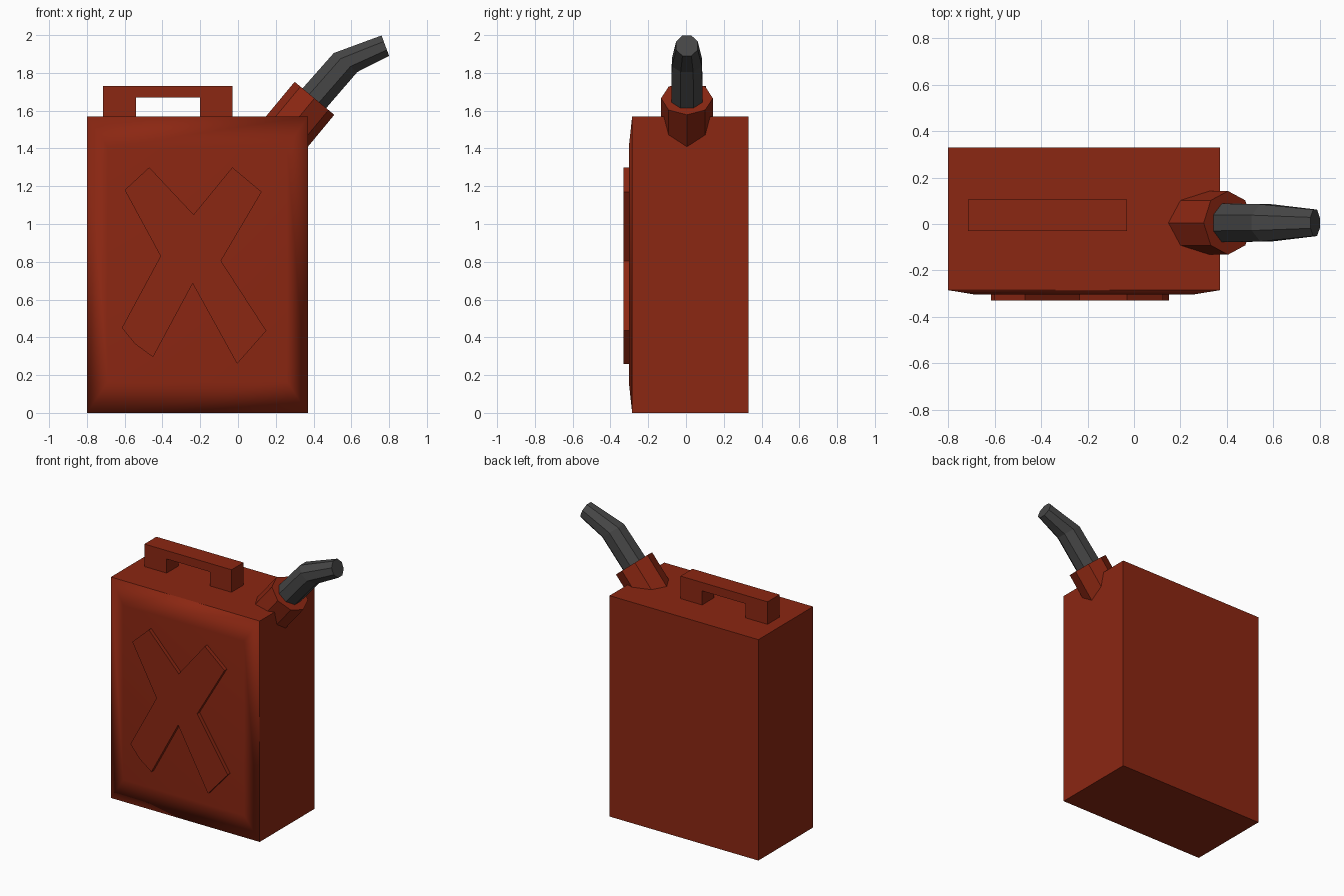
import bpy, bmesh
from math import cos, sin, pi
from mathutils import Vector

if "Cube" in bpy.data.objects:
    bpy.data.objects.remove(bpy.data.objects["Cube"])


def material(name, rgb):
    m = bpy.data.materials.new(name)
    m.diffuse_color = (*rgb, 1)
    m.use_nodes = True
    m.node_tree.nodes["Principled BSDF"].inputs["Base Color"].default_value = m.diffuse_color
    return m


RED = material("red_paint", (0.26, 0.02, 0.006))
DARK = material("dark_plastic", (0.06, 0.06, 0.06))


def loft(name, rings, mat, start=True, end=True, smooth=False):
    """Skin a list of matching vertex rings, with optional end caps."""
    bm = bmesh.new()
    loops = [[bm.verts.new(p) for p in ring] for ring in rings]
    n = len(loops[0])
    for a, b in zip(loops, loops[1:]):
        for i in range(n):
            j = (i + 1) % n
            bm.faces.new((a[i], a[j], b[j], b[i]))
    if start:
        bm.faces.new(loops[0][::-1])
    if end:
        bm.faces.new(loops[-1])
    bmesh.ops.recalc_face_normals(bm, faces=bm.faces)
    for f in bm.faces:
        f.smooth = smooth
    me = bpy.data.meshes.new(name)
    bm.to_mesh(me)
    bm.free()
    me.materials.append(mat)
    ob = bpy.data.objects.new(name, me)
    bpy.context.collection.objects.link(ob)
    return ob


def at_y(profile, y):
    return [(x, y, z) for x, z in profile]


def rect(y, dx=0.0, dz=0.0):
    """Body outline at depth y, shrunk by dx and dz."""
    x0, x1, z0, z1 = -0.80 + dx, 0.37 - dx, dz, 1.57 - dz
    return at_y([(x0, z0), (x1, z0), (x1, z1), (x0, z1)], y)


def octagon(low, high, ry, turn=0.0):
    """Eight-sided ring whose diameter in the xz plane runs low to high."""
    lo, hi = Vector((low[0], 0.005, low[1])), Vector((high[0], 0.005, high[1]))
    c, u, v = (lo + hi) / 2, (hi - lo) / 2, Vector((0, ry, 0))
    k = 1 / cos(turn)
    return [c + k * (u * cos(a) + v * sin(a))
            for a in (turn + i * pi / 4 for i in range(8))]


# Can body, closed at the front by a softly domed panel
loft("can_body", [rect(0.33), rect(-0.285)], RED, end=False)
loft("front_panel", [rect(-0.27, 0.004, 0.004), rect(-0.285),
                     rect(-0.303, 0.11, 0.165)], RED, start=False, smooth=True)

# Raised crossed ribs on the front
cross = [(-0.47, 1.30), (-0.60, 1.18), (-0.41, 0.83), (-0.615, 0.45),
         (-0.545, 0.365), (-0.45, 0.295), (-0.24, 0.685), (-0.005, 0.26),
         (0.15, 0.435), (-0.09, 0.805), (0.125, 1.17), (-0.03, 1.30),
         (-0.235, 1.05)]
loft("cross_ribs", [at_y(cross, -0.295), at_y(cross, -0.33)], RED)

# Bridge handle on the top
bridge = [(-0.715, 1.565), (-0.54, 1.565), (-0.54, 1.67), (-0.20, 1.67),
          (-0.20, 1.565), (-0.03, 1.565), (-0.03, 1.73), (-0.715, 1.73)]
loft("handle", [at_y(bridge, -0.03), at_y(bridge, 0.105)], RED)

# Tilted spout collar sunk into the top corner
loft("spout_collar", [octagon((0.35, 1.385), (0.14, 1.56), 0.137),
                      octagon((0.51, 1.578), (0.30, 1.753), 0.137)], RED)

# Bent, tapering spout
loft("spout", [octagon((0.455, 1.60), (0.33, 1.705), 0.083, pi / 8),
               octagon((0.632, 1.805), (0.507, 1.905), 0.080, pi / 8),
               octagon((0.80, 1.89), (0.76, 1.998), 0.057, pi / 8)], DARK)
